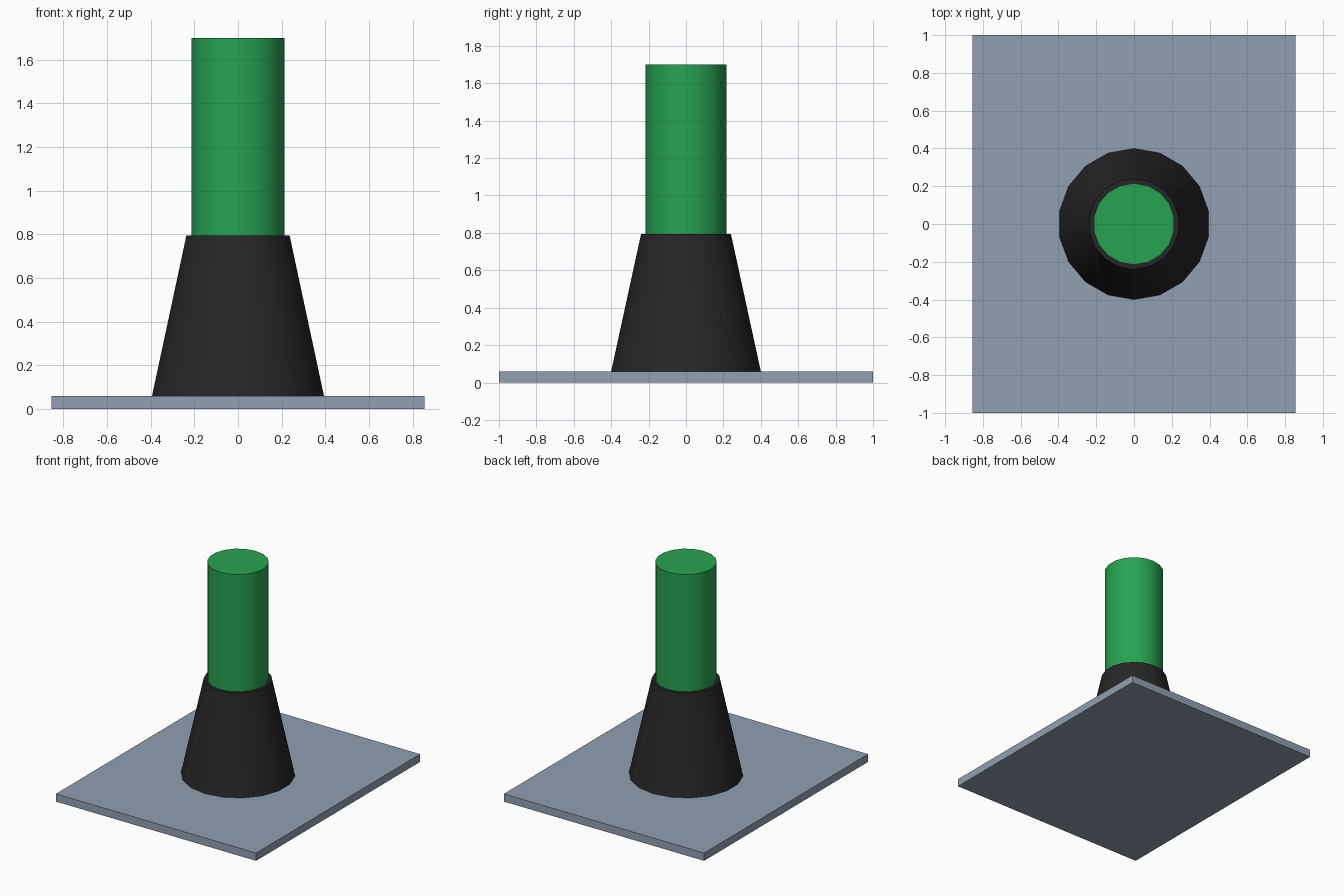
import bpy
import bmesh
from math import sin, cos, pi, radians

cube = bpy.data.objects.get("Cube")
if cube:
    bpy.data.objects.remove(cube, do_unlink=True)

SIDES = 18


def linear(c):
    c /= 255
    return c / 12.92 if c <= 0.04045 else ((c + 0.055) / 1.055) ** 2.4


def material(name, *rgb):
    colour = [linear(c) for c in rgb] + [1]
    mat = bpy.data.materials.new(name)
    mat.use_nodes = True
    mat.diffuse_color = colour
    bsdf = next(n for n in mat.node_tree.nodes if n.type == 'BSDF_PRINCIPLED')
    bsdf.inputs["Base Color"].default_value = colour
    return mat


def add_object(name, bm, mat):
    bmesh.ops.recalc_face_normals(bm, faces=bm.faces[:])
    mesh = bpy.data.meshes.new(name)
    bm.to_mesh(mesh)
    bm.free()
    mesh.materials.append(mat)
    obj = bpy.data.objects.new(name, mesh)
    bpy.context.collection.objects.link(obj)
    return obj


def frustum(name, r0, r1, z0, z1, mat):
    """Capped round part with smooth sides and a corner facing the back."""
    bm = bmesh.new()
    rings = []
    for r, z in ((r0, z0), (r1, z1)):
        angles = [2 * pi * i / SIDES for i in range(SIDES)]
        rings.append([bm.verts.new((r * sin(a), r * cos(a), z)) for a in angles])
        bm.faces.new(rings[-1])
    low, high = rings
    for i in range(SIDES):
        j = (i + 1) % SIDES
        bm.faces.new((low[i], low[j], high[j], high[i]))
    obj = add_object(name, bm, mat)
    bpy.ops.object.select_all(action='DESELECT')
    obj.select_set(True)
    bpy.context.view_layer.objects.active = obj
    bpy.ops.object.shade_smooth_by_angle(angle=radians(35))
    return obj


slate = material("slate grey", 146, 160, 178)
black = material("soft black", 38, 38, 38)
green = material("green", 38, 163, 81)

# Flat rectangular base
bm = bmesh.new()
bmesh.ops.create_cube(bm, size=1)
for v in bm.verts:
    v.co.x *= 1.71
    v.co.y *= 2
    v.co.z = (v.co.z + 0.5) * 0.06
add_object("base_plate", bm, slate)

# Tapered socket and the post standing in it
frustum("tapered_socket", 0.4, 0.24, 0.06, 0.795, black)
frustum("post", 0.216, 0.216, 0.79, 1.7, green)
